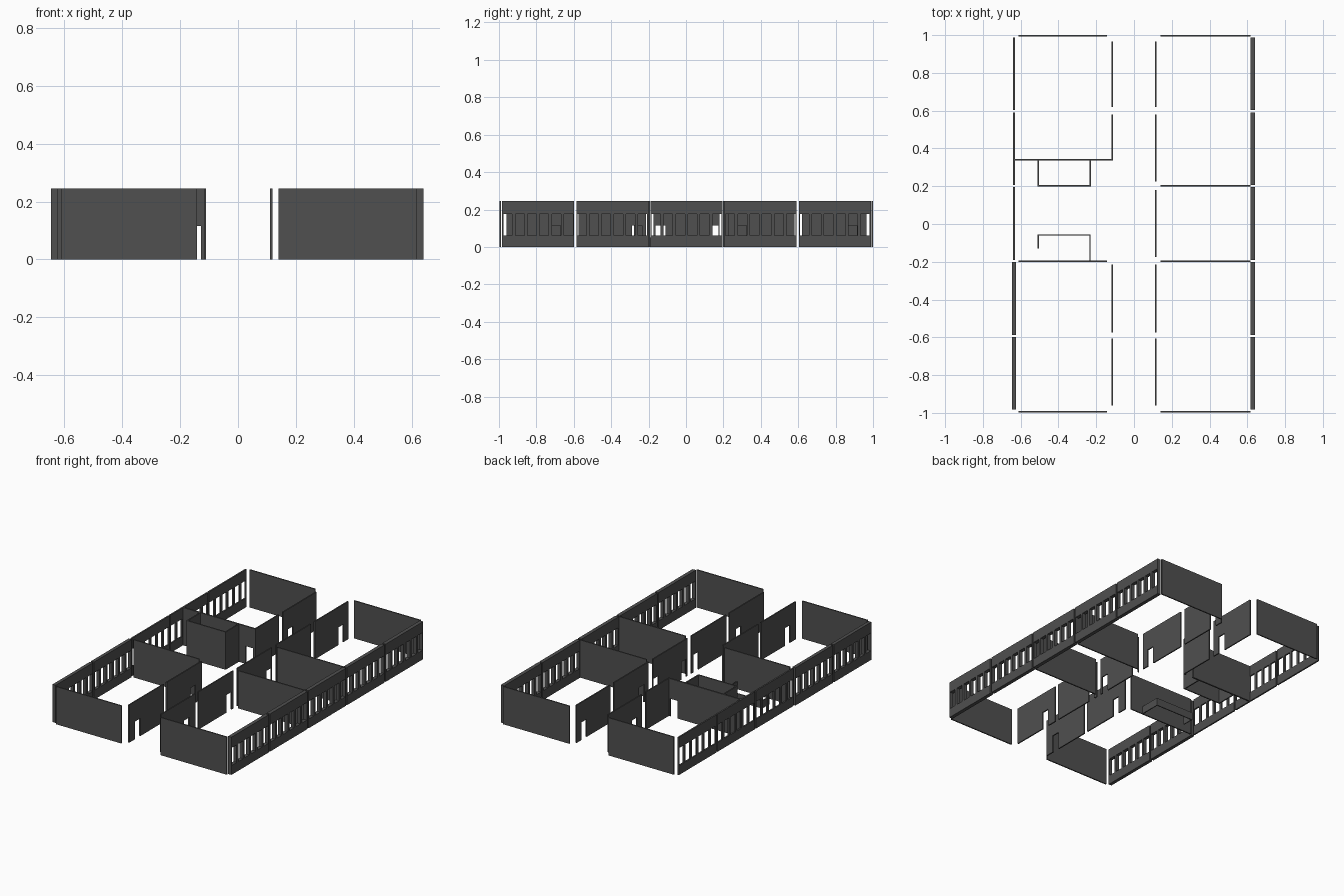
import bpy, bmesh
from mathutils import Vector

if "Cube" in bpy.data.objects:
    bpy.data.objects.remove(bpy.data.objects["Cube"])

H = 0.245          # wall height
DOOR = 0.115       # door height
WIN = (0.06, 0.175)

mat = bpy.data.materials.new("dark_grey")
mat.diffuse_color = (0.08, 0.08, 0.08, 1)
mat.use_nodes = True
mat.node_tree.nodes["Principled BSDF"].inputs["Base Color"].default_value = mat.diffuse_color


def wall(name, axis, pos, a, b, thick=0.008, holes=(), height=H):
    """Upright panel from a to b along an axis, with rectangular holes (s0, s1, z0, z1)."""
    ss = sorted({a, b, *[h[0] for h in holes], *[h[1] for h in holes]})
    zs = sorted({0.0, height, *[h[2] for h in holes], *[h[3] for h in holes]})
    off = Vector((0, thick, 0)) if axis == 'x' else Vector((thick, 0, 0))

    def point(s, z):
        return (s, pos - thick / 2, z) if axis == 'x' else (pos - thick / 2, s, z)

    bm = bmesh.new()
    grid = [[bm.verts.new(point(s, z)) for z in zs] for s in ss]
    for i in range(len(ss) - 1):
        for j in range(len(zs) - 1):
            cs, cz = (ss[i] + ss[i + 1]) / 2, (zs[j] + zs[j + 1]) / 2
            if any(h[0] < cs < h[1] and h[2] < cz < h[3] for h in holes):
                continue
            bm.faces.new((grid[i][j], grid[i + 1][j], grid[i + 1][j + 1], grid[i][j + 1]))
    bmesh.ops.delete(bm, geom=[v for v in bm.verts if not v.link_faces], context='VERTS')
    # thicken the cut panel into a solid
    ext = bmesh.ops.extrude_face_region(bm, geom=bm.faces[:], use_keep_orig=True)
    bmesh.ops.translate(bm, vec=off, verts=[g for g in ext['geom'] if isinstance(g, bmesh.types.BMVert)])
    bmesh.ops.recalc_face_normals(bm, faces=bm.faces[:])
    me = bpy.data.meshes.new(name)
    bm.to_mesh(me)
    bm.free()
    me.materials.append(mat)
    ob = bpy.data.objects.new(name, me)
    bpy.context.collection.objects.link(ob)
    return ob


def windows(a):
    return [(a + 0.006 + 0.065 * k, a + 0.054 + 0.065 * k, *WIN) for k in range(6)]


def doors(*starts):
    return [(s, s + 0.053, 0.0, DOOR) for s in starts]


# outer window walls: five bays per side, thin bays on the upper left
for i in range(5):
    a = -0.983 + 0.3965 * i
    b = a + 0.385
    wall(f"right_window_wall_{i}", 'y', 0.629, a, b, 0.024, windows(a))
    thin = i >= 2
    wall(f"left_window_wall_{i}", 'y', -0.635, a, b, 0.01 if thin else 0.022, windows(a))

# corridor walls with doors
right_corridor = [(-0.96, -0.605, (-0.724,)), (-0.575, -0.215, (-0.288,)),
                  (-0.175, 0.18, (-0.163, 0.122)), (0.225, 0.58, (0.27,)),
                  (0.62, 0.965, (0.862,))]
left_corridor = [(-0.96, -0.605, (-0.90,)), (-0.575, -0.215, (-0.331,)),
                 (0.34, 0.58, ()), (0.62, 0.965, (0.67,))]
for i, (a, b, d) in enumerate(right_corridor):
    wall(f"right_corridor_wall_{i}", 'y', 0.115, a, b, holes=doors(*d))
for i, (a, b, d) in enumerate(left_corridor):
    wall(f"left_corridor_wall_{i}", 'y', -0.114, a, b, holes=doors(*d))

# end walls and room dividers
for label, y in (("front", -0.993), ("lower", -0.196), ("upper", 0.203), ("back", 0.996)):
    wall(f"{label}_right_cross_wall", 'x', y, 0.14, 0.617)
    if label != "upper":
        wall(f"{label}_left_cross_wall", 'x', y, -0.612, -0.142)
wall("lobby_wall", 'x', 0.34, -0.632, -0.11, 0.01, doors(-0.181))

# full-height closet off the lobby wall
wall("closet_front", 'x', 0.203, -0.511, -0.228)
for side, x in (("left", -0.507), ("right", -0.232)):
    wall(f"closet_{side}", 'y', x, 0.207, 0.335)

# low counter in the lobby
wall("counter_front", 'x', -0.058, -0.51, -0.229, 0.006, height=0.05)
wall("counter_right", 'y', -0.232, -0.192, -0.061, 0.006, height=0.05)
wall("counter_left", 'y', -0.507, -0.13, -0.061, 0.006, height=0.05)
